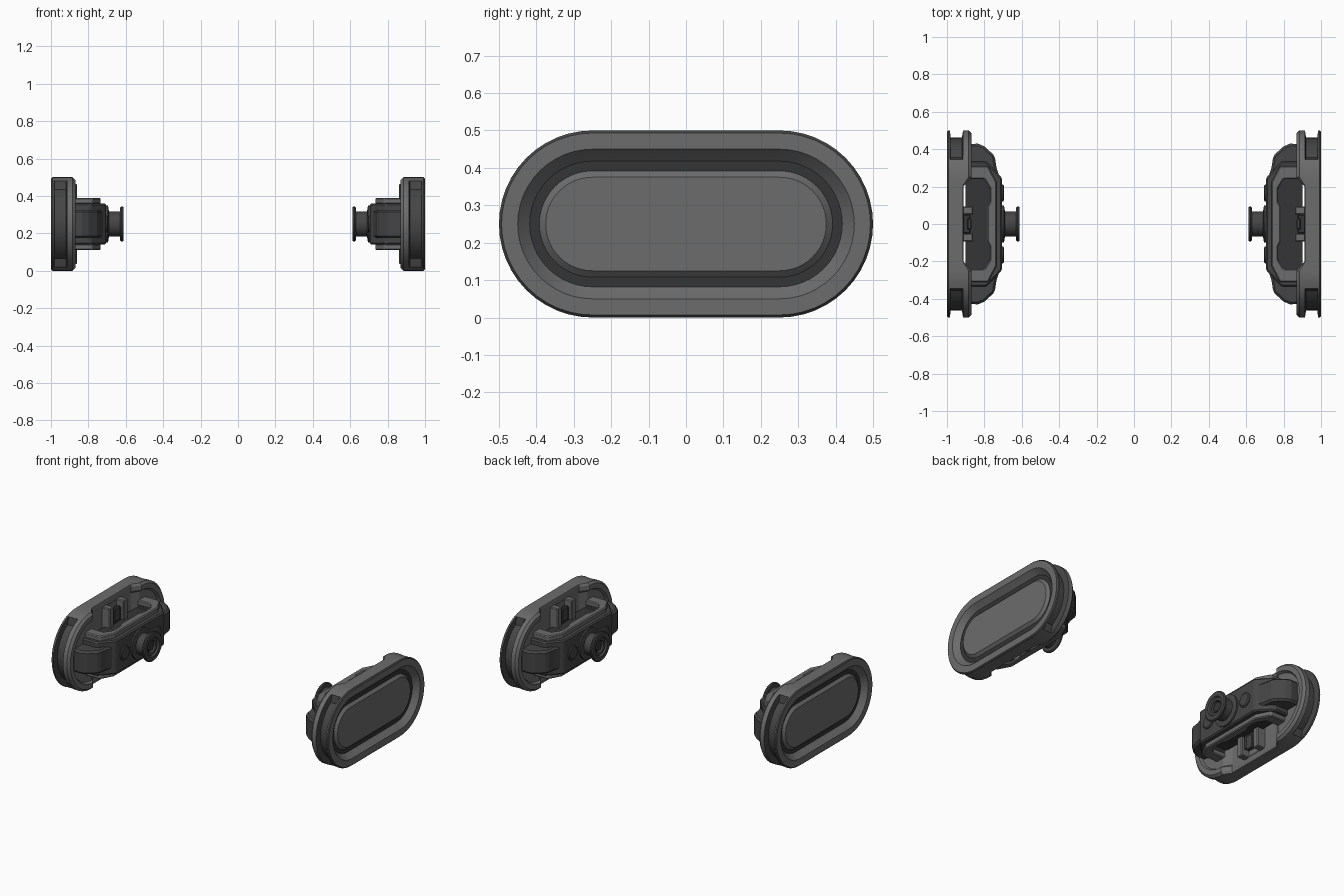
import bpy, bmesh, math

if "Cube" in bpy.data.objects:
    bpy.data.objects.remove(bpy.data.objects["Cube"])

ZC = 0.25  # height of the long axis


def material(name, v):
    m = bpy.data.materials.new(name)
    m.diffuse_color = (v, v, v, 1)
    m.use_nodes = True
    m.node_tree.nodes["Principled BSDF"].inputs["Base Color"].default_value = m.diffuse_color
    return m


LIGHT = material("mid grey", 0.15)
DARK = material("dark grey", 0.06)
DEEP = material("charcoal", 0.035)


def finish(name, bm, mats, bevel=0.0, smooth=False):
    """Turn a bmesh of the right-hand unit into an object mirrored to the left."""
    bmesh.ops.recalc_face_normals(bm, faces=bm.faces)
    me = bpy.data.meshes.new(name)
    bm.to_mesh(me)
    bm.free()
    ob = bpy.data.objects.new(name, me)
    bpy.context.collection.objects.link(ob)
    for m in mats:
        me.materials.append(m)
    if smooth:
        bpy.ops.object.select_all(action='DESELECT')
        ob.select_set(True)
        bpy.context.view_layer.objects.active = ob
        bpy.ops.object.shade_smooth_by_angle(angle=math.radians(25))
    if bevel:
        b = ob.modifiers.new("bevel", 'BEVEL')
        b.width, b.segments, b.limit_method = bevel, 1, 'ANGLE'
    ob.modifiers.new("mirror", 'MIRROR').use_axis = (True, False, False)
    return ob


def prism(name, outline, z0, z1, mat, bevel=0.0):
    """Extrude a top-view outline between two heights."""
    bm = bmesh.new()
    f = bm.faces.new([bm.verts.new((x, y, z0)) for x, y in outline])
    ext = bmesh.ops.extrude_face_region(bm, geom=[f])["geom"]
    for v in ext:
        if isinstance(v, bmesh.types.BMVert):
            v.co.z = z1
    return finish(name, bm, [mat], bevel)


def both_ends(half):
    """Complete an outline that is symmetric in y."""
    return half + [(x, -y) for x, y in reversed(half)]


def turned(name, profile, y, mat, steps=32):
    """Lathe (x, radius) rings around the x axis."""
    bm = bmesh.new()
    rings = []
    for x, r in profile:
        rings.append([bm.verts.new((x, y + r * math.cos(a), ZC + r * math.sin(a)))
                      for a in (2 * math.pi * i / steps for i in range(steps))])
    for a, b in zip(rings, rings[1:]):
        for i in range(steps):
            j = (i + 1) % steps
            bm.faces.new((a[i], a[j], b[j], b[i]))
    bm.faces.new(rings[0])
    bm.faces.new(rings[-1])
    return finish(name, bm, [mat], smooth=True)


# Stadium directions: (straight offset, angle) along the upper half, then mirrored
SEG = 24
upper = [(-0.25, math.radians(-90 + 180 / SEG * i)) for i in range(SEG // 2 + 1)]
upper += [(-0.2, 0), (0.2, 0)]
upper += [(0.25, math.radians(180 / SEG * i)) for i in range(SEG // 2 + 1)]
loop = [(c, t, 1) for c, t in upper] + [(c, t, -1) for c, t in upper[-2:0:-1]]
N, U = len(loop), len(upper)

# Shell rings: x, radius, end groove depth, back-step amount, material of next band
shell_rings = [
    (0.982, 0.125, 0, 0, 0), (0.966, 0.142, 0, 0, 2), (0.966, 0.168, 0, 0, 0),
    (0.994, 0.195, 0, 0, 0), (1.0, 0.200, 0, 0, 0), (1.0, 0.243, 0, 0, 1),
    (0.993, 0.25, 0, 0, 0), (0.984, 0.25, 0, 0, 1), (0.980, 0.25, 0.038, 0, 1),
    (0.920, 0.25, 0.038, 0, 1), (0.914, 0.25, 0, 0, 0), (0.885, 0.25, 0, 0.032, 0),
    (0.87, 0.236, 0, 0.042, 0), (0.87, 0.205, 0, 0.042, 0), (0.885, 0.195, 0, 0.03, 0)]
bm = bmesh.new()
rings = []
for x, r, groove, step, _ in shell_rings:
    ring = []
    for c, t, s in loop:
        rr = r - groove if abs(t) > math.radians(26) else r
        xx = x + step if abs(c) < 0.21 else x
        ring.append(bm.verts.new((xx, c + rr * math.sin(t), ZC + s * rr * math.cos(t))))
    rings.append(ring)
for k, (a, b) in enumerate(zip(rings, rings[1:])):
    for i in range(N):
        j = (i + 1) % N
        f = bm.faces.new((a[i], a[j], b[j], b[i]))
        in_groove = min(abs(loop[i][1]), abs(loop[j][1])) > math.radians(20)
        mat = shell_rings[k][4]
        f.material_index = mat if not 7 <= k <= 9 or in_groove else 0
bm.faces.new(rings[0])
back = rings[-1]  # back wall as strips across the height
for i in range(U - 1):
    quad = [back[i], back[i + 1], back[(N - i - 1) % N], back[(N - i) % N]]
    bm.faces.new(list(dict.fromkeys(quad)))
finish("shell", bm, [LIGHT, DARK, DEEP], smooth=True)

# Curved strap running from end to end of the shell
strap = both_ends([(0.90, 0.425), (0.835, 0.43), (0.80, 0.415), (0.745, 0.365),
                   (0.735, 0.30), (0.715, 0.24)])
prism("strap", strap, 0.175, 0.325, DARK, 0.012)

# Stepped frames: open towards the shell, with a window in the middle
window = [(0.785, 0.09), (0.77, 0.12), (0.77, 0.19), (0.80, 0.24), (0.90, 0.24)]


def frame(half):
    top = window[::-1]
    return half[::-1] + [(x, -y) for x, y in half] + [(x, -y) for x, y in top] + window


dark_half = [(0.705, 0.245), (0.79, 0.335), (0.90, 0.335)]
light_half = [(0.735, 0.225), (0.78, 0.31), (0.90, 0.31)]
prism("frame_base", frame(dark_half), 0.14, 0.36, DARK, 0.008)
for name, z0, z1 in (("upper_rail", 0.355, 0.39), ("lower_rail", 0.11, 0.145)):
    prism(name, frame(light_half), z0, z1, LIGHT, 0.006)
prism("window_floor", both_ends([(0.76, 0.25), (0.90, 0.25)]), 0.16, 0.34, DEEP)

# Clips in the notches above and below
for side, flip in (("upper", 1), ("lower", -1)):
    def clip(name, x0, x1, y0, y1, h0, h1, mat):
        z = sorted((ZC + flip * h0, ZC + flip * h1))
        prism(side + name, [(x0, y0), (x1, y0), (x1, y1), (x0, y1)], *z, mat, 0.005)
    for s, tag in ((1, "back"), (-1, "front")):
        y0, y1 = sorted((s * 0.05, s * 0.093))
        clip("_clip_" + tag, 0.86, 0.93, y0, y1, 0.05, 0.215, LIGHT)
    clip("_clip_core", 0.875, 0.93, -0.05, 0.05, 0.05, 0.175, DEEP)
    clip("_clip_bridge", 0.91, 0.93, -0.05, 0.05, 0.17, 0.215, LIGHT)
    clip("_latch", 0.87, 0.89, -0.03, 0.03, 0.10, 0.19, DARK)

# Central mounting pin with a recessed head, and small rivets beside it
turned("pin", [(0.74, 0.10), (0.695, 0.10), (0.690, 0.068), (0.632, 0.068),
               (0.630, 0.088), (0.624, 0.094), (0.616, 0.094), (0.611, 0.088),
               (0.611, 0.062), (0.622, 0.055), (0.622, 0.040), (0.645, 0.036)], 0, DARK)
turned("pin_socket", [(0.648, 0.034), (0.630, 0.034), (0.627, 0.028)], 0, DEEP, 6)
for s, tag in ((1, "back"), (-1, "front")):
    turned("rivet_" + tag, [(0.74, 0.045), (0.700, 0.045), (0.695, 0.038)], s * 0.165, DARK, 20)
